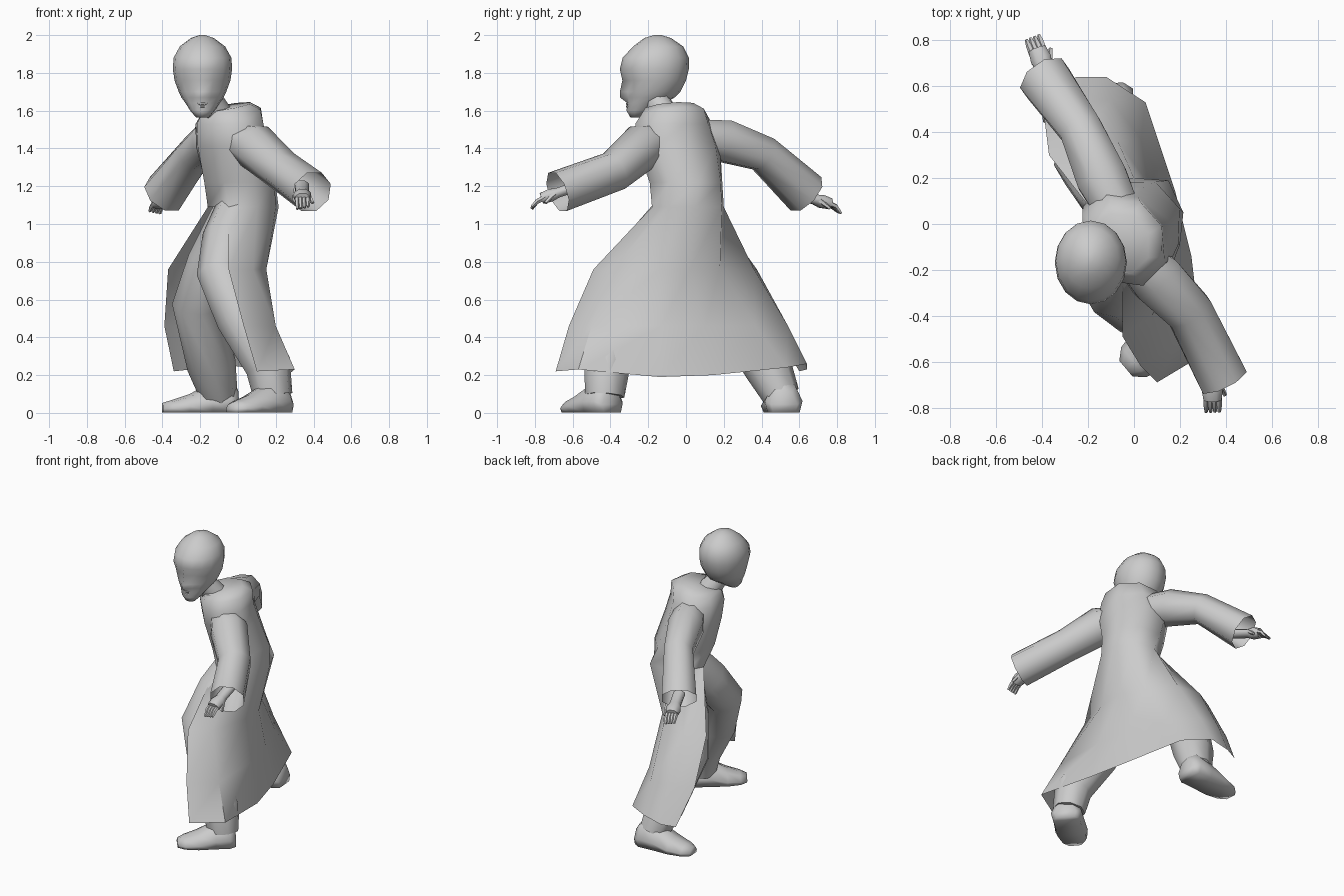
import bpy
import math
from mathutils import Vector, Matrix

cube = bpy.data.objects.get("Cube")
if cube:
    bpy.data.objects.remove(cube, do_unlink=True)

grey = bpy.data.materials.new("plain_grey")
grey.use_nodes = True
GREY = (0.6, 0.6, 0.6, 1)
grey.diffuse_color = GREY
grey.node_tree.nodes["Principled BSDF"].inputs["Base Color"].default_value = GREY


def loft(name, rings, open_rows=0, cap_start=False, cap_end=False, angle=55):
    """Skin a list of rings; the first open_rows bands are left unclosed."""
    n = len(rings[0])
    verts = [tuple(p) for ring in rings for p in ring]
    faces = []
    for r in range(len(rings) - 1):
        for i in range(n - 1 if r < open_rows else n):
            j = (i + 1) % n
            faces.append((r * n + i, r * n + j, r * n + n + j, r * n + n + i))
    if cap_start:
        faces.append(tuple(reversed(range(n))))
    if cap_end:
        faces.append(tuple(range(len(verts) - n, len(verts))))
    mesh = bpy.data.meshes.new(name)
    mesh.from_pydata(verts, [], faces)
    mesh.materials.append(grey)
    obj = bpy.data.objects.new(name, mesh)
    bpy.context.collection.objects.link(obj)
    bpy.ops.object.select_all(action="DESELECT")
    obj.select_set(True)
    bpy.context.view_layer.objects.active = obj
    bpy.ops.object.mode_set(mode="EDIT")
    bpy.ops.mesh.select_all(action="SELECT")
    bpy.ops.mesh.normals_make_consistent(inside=False)
    bpy.ops.object.mode_set(mode="OBJECT")
    bpy.ops.object.shade_smooth_by_angle(angle=math.radians(angle))
    return obj


def tube(name, path, sides=8, flat=1.0, caps=(True, True)):
    """Round tube along points (x, y, z, radius); flat squeezes it vertically."""
    pts = [Vector(p[:3]) for p in path]
    steep = abs((pts[-1] - pts[0]).normalized().z) > 0.75
    ref = Vector((0.85, 0.5, 0)) if steep else Vector((0, 0, 1))
    rings = []
    for k, p in enumerate(pts):
        t = (pts[min(k + 1, len(pts) - 1)] - pts[max(k - 1, 0)]).normalized()
        a = t.cross(ref).normalized()
        b = a.cross(t)
        ring = []
        for i in range(sides):
            w = math.tau * (i + 0.5) / sides
            ring.append(p + path[k][3] * (a * math.cos(w) + b * flat * math.sin(w)))
        rings.append(ring)
    return loft(name, rings, cap_start=caps[0], cap_end=caps[1])


def body_ring(z, cx, cy, wide, deep, tilt=0.0, n=8):
    """Ellipse turned to the twisted shoulder line; tilt lowers its front."""
    turn = math.radians(-60)
    ring = []
    for i in range(n):
        w = math.radians(-115) + math.tau * i / n - turn
        v = Matrix.Rotation(turn, 3, "Z") @ Vector((wide * math.cos(w), deep * math.sin(w), 0))
        v.z = tilt * deep * math.sin(w)
        ring.append(v + Vector((cx, cy, z)))
    return ring


# Long coat: skirt open at the front, closed above the waist, collar on top
hem = [(0.1, -0.69, 0.22), (0.3, -0.57, 0.23), (0.25, -0.14, 0.19), (0.18, 0.14, 0.2),
       (0.05, 0.53, 0.24), (-0.12, 0.64, 0.26), (-0.25, 0.64, 0.23), (-0.34, 0.6, 0.22)]
low = [(0.03, -0.62), (0.2, -0.5), (0.19, -0.13), (0.15, 0.1),
       (0.03, 0.37), (-0.1, 0.54), (-0.26, 0.53), (-0.39, 0.46)]
mid = [(-0.05, -0.49), (0.08, -0.4), (0.15, -0.14), (0.15, 0.02),
       (0.06, 0.18), (-0.07, 0.36), (-0.24, 0.375), (-0.37, 0.3)]
waist = [(-0.05, -0.17), (0.1, -0.18), (0.2, -0.09), (0.215, 0.05),
         (0.15, 0.19), (0.0, 0.2), (-0.1, 0.14), (-0.16, 0.03)]
skirt = [hem] + [[(x, y, z) for x, y in row]
                 for row, z in ((low, 0.46), (mid, 0.76), (waist, 1.09))]
torso = [body_ring(1.22, 0.01, 0, 0.205, 0.2), body_ring(1.41, -0.03, -0.04, 0.24, 0.19),
         body_ring(1.53, -0.045, -0.065, 0.22, 0.18), body_ring(1.59, -0.04, -0.065, 0.18, 0.17, 0.15),
         body_ring(1.62, -0.06, -0.085, 0.14, 0.13, 0.2)]
loft("coat", skirt + torso, open_rows=3, cap_end=True)

# Sleeves, open at the cuff
tube("left_sleeve", [(-0.02, -0.13, 1.45, 0.09), (0.09, -0.23, 1.41, 0.125),
                     (0.24, -0.38, 1.28, 0.11), (0.39, -0.68, 1.17, 0.115)], caps=(True, False))
tube("right_sleeve", [(-0.06, 0.04, 1.46, 0.1), (-0.14, 0.2, 1.44, 0.12),
                      (-0.23, 0.41, 1.37, 0.1), (-0.39, 0.635, 1.16, 0.12)], caps=(True, False))


def hand(name, wrist, aim, thumb_side):
    """Forearm end and palm, with four fingers and a thumb."""
    wrist, aim = Vector(wrist), Vector(aim).normalized()
    side = aim.cross(Vector((0, 0, 1))).normalized()
    palm = [wrist - aim * 0.12, wrist, wrist + aim * 0.04, wrist + aim * 0.09]
    tube(name + "_palm", [(*p, r) for p, r in zip(palm, (0.04, 0.038, 0.05, 0.042))], flat=0.75)
    for i in range(4):
        root = wrist + aim * 0.07 + side * (i - 1.5) * 0.019
        bend = root + aim * 0.045 - Vector((0, 0, 0.008))
        tip = bend + aim * 0.03 - Vector((0, 0, 0.018 + 0.004 * i))
        tube(f"{name}_finger_{i + 1}", [(*root, 0.014), (*bend, 0.013), (*tip, 0.008)], sides=5)
    root = wrist + aim * 0.02 + side * thumb_side * 0.03
    tip = root + aim * 0.05 + side * thumb_side * 0.025 - Vector((0, 0, 0.03))
    tube(name + "_thumb", [(*root, 0.016), (*tip, 0.009)], sides=5)


hand("left_hand", (0.34, -0.68, 1.165), (0.02, -1, -0.35), -1)
hand("right_hand", (-0.39, 0.68, 1.13), (-0.35, 0.9, -0.25), 1)

# Trouser legs
tube("left_leg", [(0.01, -0.02, 1.1, 0.12), (-0.05, -0.15, 0.92, 0.14), (-0.09, -0.29, 0.74, 0.13),
                  (0.01, -0.36, 0.5, 0.13), (0.16, -0.42, 0.25, 0.125), (0.185, -0.43, 0.09, 0.105)])
tube("right_leg", [(0.0, 0.04, 1.1, 0.12), (-0.13, 0.16, 0.8, 0.14), (-0.21, 0.27, 0.58, 0.14),
                   (-0.14, 0.43, 0.25, 0.13), (-0.1, 0.505, 0.09, 0.1)])


def shoe(name, heel, toe):
    """Shoe lofted from heel to toe."""
    heel, toe = Vector((*heel, 0)), Vector((*toe, 0))
    side = (toe - heel).cross(Vector((0, 0, 1))).normalized()
    rings = []
    for t, w, h in ((0, 0.07, 0.12), (0.1, 0.1, 0.17), (0.35, 0.1, 0.16),
                    (0.65, 0.105, 0.095), (0.88, 0.085, 0.065), (1, 0.045, 0.05)):
        c = heel.lerp(toe, t)
        rings.append([c + side * w * x + Vector((0, 0, h * z + 0.003)) for x, z in
                      ((-0.85, 0), (-1, 0.35), (-0.6, 0.85), (0, 1), (0.6, 0.85), (1, 0.35), (0.85, 0))])
    loft(name, rings, cap_start=True, cap_end=True, angle=80)


shoe("left_shoe", (0.25, -0.39), (-0.035, -0.63))
shoe("right_shoe", (0.0, 0.52), (-0.4, 0.49))

# Neck and head: each head row is height, front, back, half width
tube("neck", [(-0.09, -0.1, 1.55, 0.08), (-0.16, -0.17, 1.68, 0.065)])
rows = [(1.565, -0.295, -0.23, 0.035), (1.6, -0.315, -0.17, 0.065), (1.64, -0.31, -0.11, 0.09),
        (1.67, -0.315, -0.06, 0.112), (1.7, -0.32, -0.03, 0.126), (1.76, -0.325, 0.0, 0.148),
        (1.82, -0.35, 0.015, 0.157), (1.88, -0.335, 0.015, 0.153), (1.94, -0.28, -0.015, 0.12),
        (1.985, -0.22, -0.08, 0.06), (2.0, -0.17, -0.13, 0.015)]
head = []
for z, front, back, w in rows:
    ring = []
    for i in range(16):
        a = math.tau * i / 16
        x = -0.188 + w * math.sin(a)
        y = (front + back) / 2 - (back - front) / 2 * math.cos(a)
        if i == 0 and 1.66 < z < 1.8:   # nose
            y -= {1.67: 0.035, 1.7: 0.03}.get(z, 0.012)
        if i in (1, 15) and 1.73 < z < 1.8:   # eye hollows
            y += 0.018
        ring.append((x, y, z))
    head.append(ring)
loft("head", head, cap_start=True, cap_end=True, angle=80)

# Lips
for label, z in (("upper_lip", 1.637), ("lower_lip", 1.622)):
    tube(label, [(-0.215, -0.3, z, 0.004), (-0.188, -0.31, z, 0.008), (-0.161, -0.3, z, 0.004)], sides=6)
